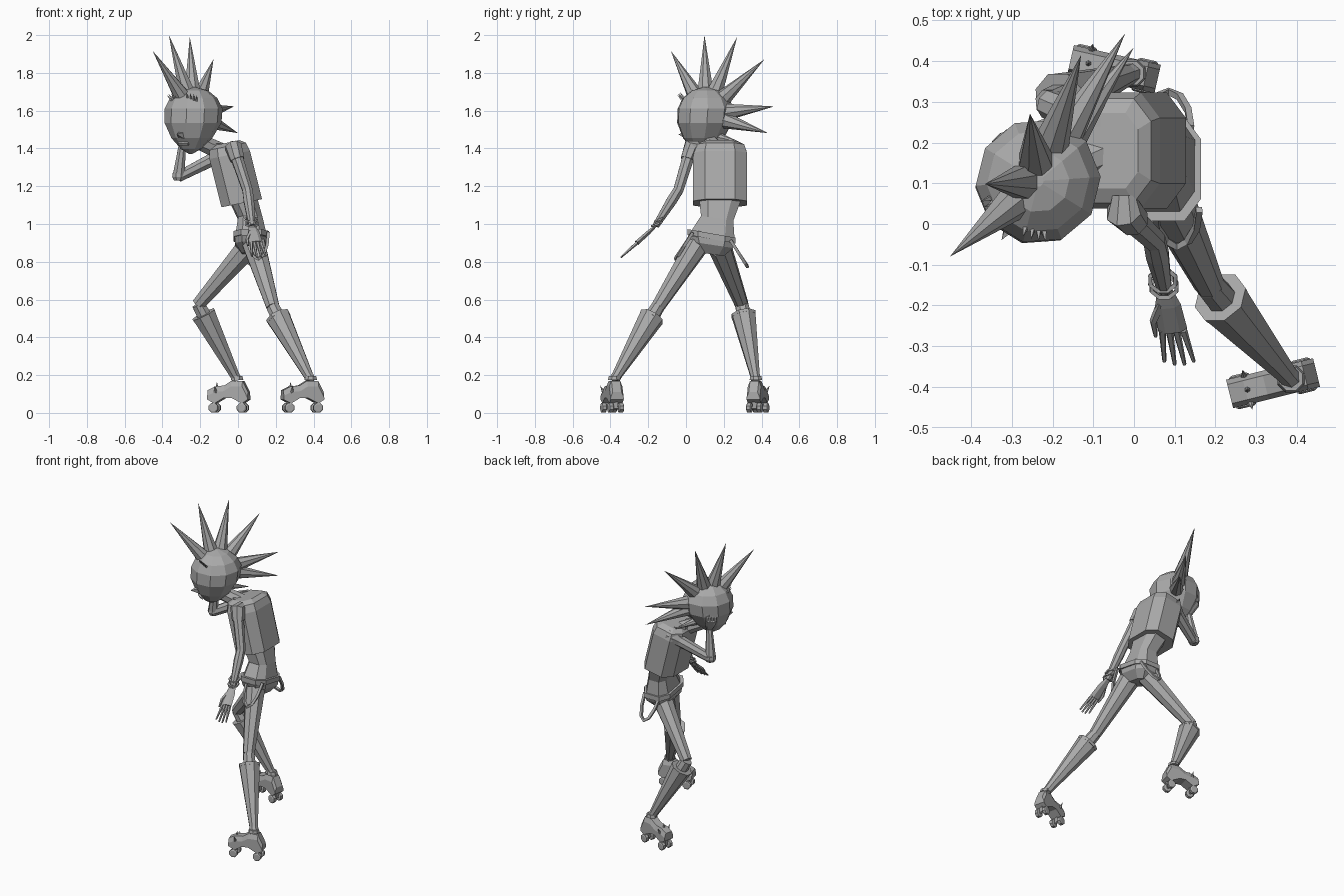
import bpy
import bmesh
from math import cos, sin, pi, radians, copysign
from mathutils import Vector

if "Cube" in bpy.data.objects:
    bpy.data.objects.remove(bpy.data.objects["Cube"])

X_AXIS, Y_AXIS, Z_AXIS = Vector((1, 0, 0)), Vector((0, 1, 0)), Vector((0, 0, 1))

colour = (.4, .4, .4, 1)
grey = bpy.data.materials.new("plain_grey")
grey.use_nodes = True
grey.diffuse_color = colour
grey.node_tree.nodes["Principled BSDF"].inputs["Base Color"].default_value = colour


def loft(name, rings, closed=False):
    """Skin equal rings of points; cap the ends unless the rings form a loop."""
    bm = bmesh.new()
    loops = [[bm.verts.new(point) for point in ring] for ring in rings]
    pairs = list(zip(loops, loops[1:]))
    if closed:
        pairs.append((loops[-1], loops[0]))
    else:
        bm.faces.new(loops[0])
        bm.faces.new(loops[-1])
    for lower, upper in pairs:
        for i in range(len(lower)):
            bm.faces.new((lower[i - 1], lower[i], upper[i], upper[i - 1]))
    bmesh.ops.remove_doubles(bm, verts=bm.verts, dist=.0002)
    bmesh.ops.recalc_face_normals(bm, faces=bm.faces)
    mesh = bpy.data.meshes.new(name)
    bm.to_mesh(mesh)
    bm.free()
    mesh.materials.append(grey)
    bpy.context.collection.objects.link(bpy.data.objects.new(name, mesh))


def angles(sides):
    return [2 * pi * (k + .5) / sides for k in range(sides)]


def limb(name, points, radii, sides=8, across=Y_AXIS, flat=1, closed=False):
    """Faceted tube through points; flat thins it at right angles to across."""
    points = [Vector(p) for p in points]
    last = len(points) - 1
    rings = []
    for i, (point, radius) in enumerate(zip(points, radii)):
        if closed:
            along = points[(i + 1) % len(points)] - points[i - 1]
        else:
            along = points[min(i + 1, last)] - points[max(i - 1, 0)]
        thin = along.cross(across).normalized()
        wide = thin.cross(along).normalized()
        rings.append([point + radius * (flat * cos(a) * thin + sin(a) * wide)
                      for a in angles(sides)])
    loft(name, rings, closed)


def hoop(name, centre, width, depth, thickness, tilt):
    """Closed band around centre, rising towards its back by tilt."""
    points = [centre + Vector((width * cos(a), depth * sin(a), tilt * sin(a))) for a in angles(8)]
    limb(name, points, [thickness] * len(points), 4, Z_AXIS, closed=True)


def block(name, sections, lean_x, lean_y):
    """Rounded-square body from (centre, half width, half depth) sections."""
    def rounded(value):
        return copysign(abs(value) ** .65, value)

    rings = []
    for centre, width, depth in sections:
        ring = []
        for a in angles(8):
            x, y = width * rounded(cos(a)), depth * rounded(sin(a))
            ring.append(Vector(centre) + Vector((x, y, lean_x * x + lean_y * y)))
        rings.append(ring)
    loft(name, rings)


# Head: a coarse ball narrowing to the chin
head = Vector((-.235, .105, 1.58))
face = Vector((-.53, -.85, 0))
cheek = face.cross(Z_AXIS)
crown = Vector((-.18, .18, .97))
head_rings = []
for k in range(8):
    turn = pi * (k + .2) / 7.4
    below = max(0, -cos(turn))
    height = cos(turn) * (.21 if below else .145)
    radius = .157 * sin(turn) * (1 - .4 * below ** 2)
    centre = head + Z_AXIS * height + face * .03 * below
    head_rings.append([centre + radius * (cos(a) * face + sin(a) * cheek) for a in angles(10)])
loft("head", head_rings)

# Nose, mouth and lashes
nose = head + face * .1 - Z_AXIS * .11
limb("nose", [nose, nose + face * .07 + Z_AXIS * .005], [.034, 0], 4)
mouth = head + face * .1 - Z_AXIS * .155
limb("mouth", [mouth - cheek * .03, mouth, mouth + cheek * .03], [.01, .014, .01], 5, Z_AXIS)
for side in (-1, 1):
    for k in range(4):
        out = (face + cheek * side * (.3 + k / 6) + Z_AXIS * .75).normalized()
        root = head + out * .14
        limb("eyelash", [root, root + out * .035 + Z_AXIS * .015], [.009, 0], 4)

# Hair: a fan of long spikes from brow to nape
for degrees in (50, 77, 104, 135, 174, 194):
    turn = radians(degrees)
    out = face * cos(turn) + crown * sin(turn)
    limb("hair_spike", [head + out * .12, head + out * (.44 + .02 * cos(turn))], [.046, 0])
nape = head - face * .08 - Z_AXIS * .12
limb("nape_spike", [nape, nape - face * .14 - Z_AXIS * .03], [.025, 0])

# Jacket leaning forward, with neck and collar
hem = Vector((.02, .18, 1.11))
throat = Vector((-.06, .18, 1.43))
block("jacket", [(hem.lerp(throat, t), .113 * size, .15 * size)
                 for t, size in ((0, 1), (.8, 1), (.94, .9), (1, .65))], .2, 0)
limb("neck", [throat - Z_AXIS * .06, head - Z_AXIS * .13], [.05, .045])
hoop("collar", throat - X_AXIS * .02 - Z_AXIS * .015, .06, .075, .015, 0)

# Waist, hips and belt, dipping towards the right leg
pelvis = Vector((.07, .135, .92))
waist = pelvis + Vector((-.005, .03, .11))
block("waist", [(pelvis, .09, .13), (waist, .068, .09), (hem + Z_AXIS * .04, .08, .12)], 0, -.15)
block("hips", [(pelvis - Z_AXIS * .08, .05, .07), (pelvis - Z_AXIS * .03, .09, .12),
               (pelvis, .092, .132)], 0, -.15)
block("belt", [(pelvis, .1, .135), (pelvis + Z_AXIS * .03, .1, .135)], 0, -.18)

# Braces hanging in a loop on each hip
for name, side in (("left", -1), ("right", 1)):
    loop = []
    for k in range(7):
        turn = pi * k / 6
        drop = sin(turn)
        loop.append(pelvis + Vector((.025 - side * .01 - .055 * cos(turn),
                                     side * (.1 + .09 * drop),
                                     .015 - side * .02 - .14 * drop)))
    limb(name + "_hanging_strap", loop, [.011] * len(loop), 4, Y_AXIS + Z_AXIS * .3)

# Left arm hanging forward
shoulder = Vector((-.025, .03, 1.41))
elbow = Vector((.05, -.04, 1.18))
wrist = Vector((.075, -.16, .99))
knuckles = Vector((.095, -.26, .9))
limb("left_sleeve", [shoulder + Y_AXIS * .04, shoulder, shoulder.lerp(elbow, .3)],
     [.03, .046, .04], across=X_AXIS)
limb("left_arm", [shoulder, elbow, elbow.lerp(wrist, .3), wrist], [.036, .029, .03, .019], across=X_AXIS)
for t in (.82, .95):
    hoop("bracelet", elbow.lerp(wrist, t), .033, .028, .007, .012)

# Open left hand
limb("left_palm", [wrist, wrist.lerp(knuckles, .4), knuckles], [.018, .032, .036], 6, X_AXIS, .4)
reach = (knuckles - wrist).normalized()
for k in range(4):
    spread = X_AXIS * (k - 1.5)
    base = knuckles + spread * .017
    length = .12 - .01 * abs(k - 1.5)
    limb("left_finger", [base, base + reach * length + spread * .007], [.01, .005], 5, X_AXIS)
thumb = wrist.lerp(knuckles, .35) - X_AXIS * .015
limb("left_thumb", [thumb, thumb + reach * .06 - X_AXIS * .028, thumb + reach * .11 - X_AXIS * .03],
     [.012, .01, .005], 5, X_AXIS)

# Right arm raised, hand resting against the cheek
shoulder = Vector((-.06, .28, 1.38))
elbow = Vector((-.315, .19, 1.25))
wrist = Vector((-.293, .17, 1.43))
fist = Vector((-.33, .205, 1.51))
limb("right_sleeve", [shoulder, shoulder.lerp(elbow, .15), shoulder.lerp(elbow, .3)], [.046, .048, .036])
limb("right_upper_arm", [shoulder, elbow], [.04, .03])
limb("right_elbow", [elbow - Z_AXIS * .02, elbow, elbow + Z_AXIS * .02], [.026, .036, .034])
limb("right_forearm", [elbow, wrist], [.034, .02])
palm_side = X_AXIS + Y_AXIS
limb("right_palm", [wrist, wrist.lerp(fist, .5), fist], [.018, .032, .034], 6, palm_side, .4)
for k in range(4):
    base = fist + palm_side * (k - 1.5) * .012
    limb("right_finger", [base, base + Z_AXIS * .05], [.009, .005], 5, palm_side)

# Legs in tall flared boots, each on a roller skate
legs = [("left", (.085, .06, .89), (.185, -.15, .56), (.385, -.38, .175), -.24),
        ("right", (.05, .18, .875), (-.21, .295, .575), (-.005, .37, .175), .22)]
for name, hip, knee, ankle, turnout in legs:
    hip, knee, ankle = Vector(hip), Vector(knee), Vector(ankle)
    cuff = knee.lerp(ankle, .15)
    limb(name + "_thigh", [hip, knee], [.064, .037])
    limb(name + "_knee", [knee, cuff, cuff.lerp(ankle, .15)], [.037, .04, .036])
    limb(name + "_boot", [cuff, cuff.lerp(ankle, .93), ankle], [.067, .027, .029])
    limb(name + "_boot_cuff", [cuff.lerp(ankle, -.02), cuff.lerp(ankle, .02)], [.069, .067])
    limb(name + "_ankle_cuff", [ankle, ankle + Z_AXIS * .02], [.036, .031])

    toe = Vector((-.97, turnout, 0))
    side = toe.cross(Z_AXIS)
    middle = ankle + toe * .045
    middle.z = 0

    def place(ahead, aside, height):
        return middle + toe * ahead + side * aside + Z_AXIS * height

    # Shoe sections from heel to toe: distance ahead, underside, top
    shoe = [(-.11, .07, .11), (-.08, .05, .17), (-.02, .08, .17),
            (.02, .08, .145), (.07, .05, .14), (.11, .07, .12)]
    loft(name + "_shoe", [[place(ahead, -.036, low), place(ahead, .036, low),
                           place(ahead, .036, high - .03), place(ahead, .024, high),
                           place(ahead, -.024, high), place(ahead, -.036, high - .03)]
                          for ahead, low, high in shoe])
    for ahead in (-.077, .077):
        limb(name + "_truck", [place(ahead, 0, .08), place(ahead, 0, .025)], [.022, .014], 4)
        limb(name + "_axle", [place(ahead, -.03, .027), place(ahead, .03, .027)], [.009, .009], 6, Z_AXIS)
        for edge in (-1, 1):
            limb(name + "_wheel", [place(ahead, edge * w, .027) for w in (.014, .018, .038, .042)],
                 [.02, .027, .027, .02], 8, Z_AXIS)
    for edge in (-1, 0, 1):
        root = place(.065, edge * .03, .13 - .02 * abs(edge))
        limb(name + "_shoe_stud", [root, root + side * edge * .02 + Z_AXIS * .035], [.01, 0], 6)
